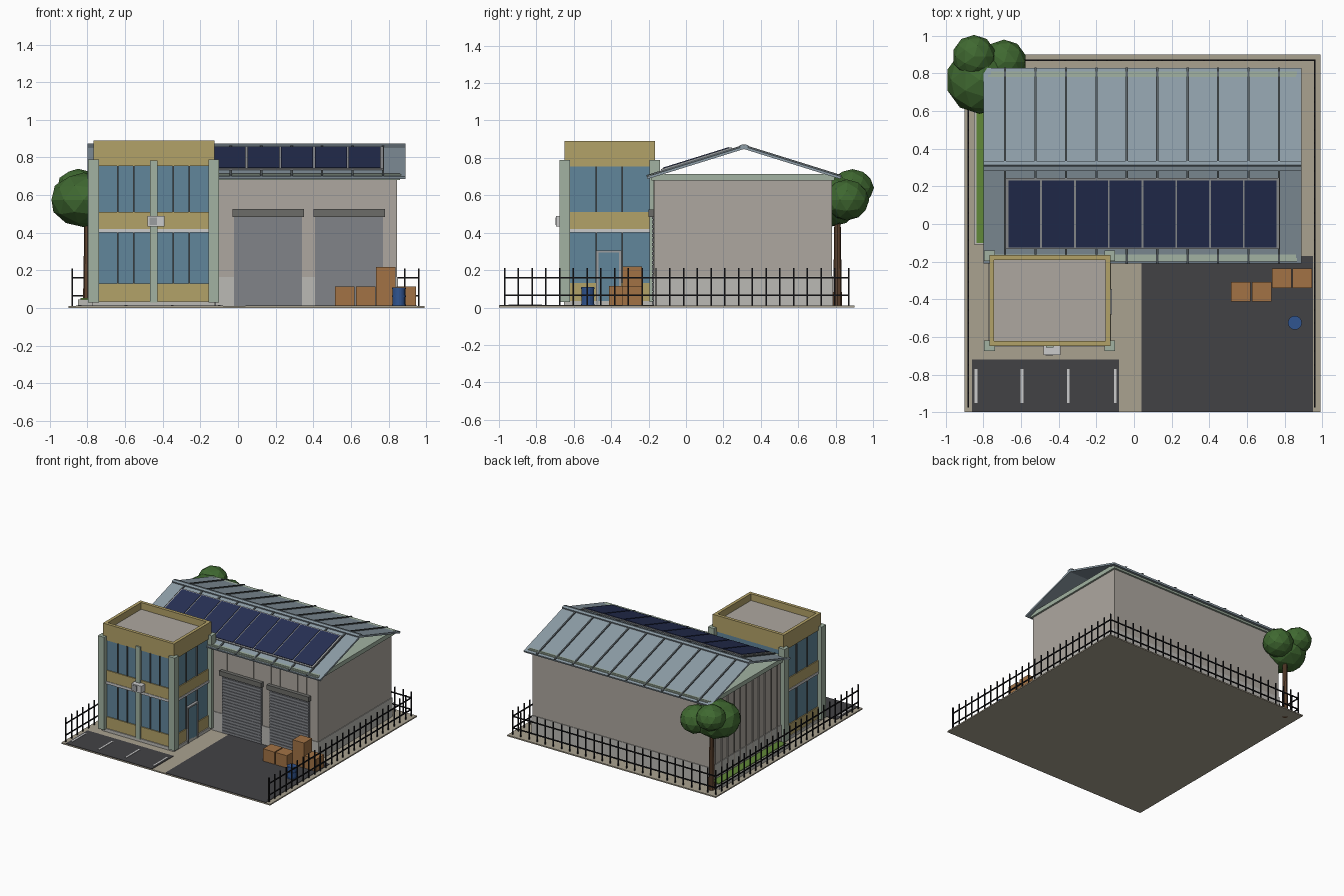
import bpy, bmesh, math
from mathutils import Matrix, Vector

if "Cube" in bpy.data.objects:
    bpy.data.objects.remove(bpy.data.objects["Cube"])

mats = {}
def mat(name, rgb):
    m = bpy.data.materials.new(name)
    m.diffuse_color = (*rgb, 1)
    m.use_nodes = True
    m.node_tree.nodes["Principled BSDF"].inputs["Base Color"].default_value = m.diffuse_color
    mats[name] = m
for n, c in dict(paving=(.40, .36, .28), asphalt=(.055, .055, .06), white=(.6, .6, .58), wall=(.42, .39, .35),
                 plinth=(.5, .49, .46), green=(.36, .45, .36), roof=(.27, .34, .39), rib=(.10, .12, .13),
                 solar=(.02, .03, .09), metal=(.33, .34, .35), shutter=(.22, .23, .25), glass=(.12, .24, .33),
                 ochre=(.45, .36, .14), black=(.01, .01, .012), wood=(.36, .17, .06), blue=(.03, .09, .28),
                 bark=(.12, .06, .03), leaf=(.05, .14, .03), grass=(.12, .25, .04), hood=(.15, .15, .14)).items():
    mat(n, c)

def finish(name, bm, m):
    bmesh.ops.recalc_face_normals(bm, faces=bm.faces)
    me = bpy.data.meshes.new(name)
    bm.to_mesh(me)
    bm.free()
    me.materials.append(mats[m])
    ob = bpy.data.objects.new(name, me)
    bpy.context.collection.objects.link(ob)
    return ob

def boxes(name, m, *specs, matrix=None):
    """Each spec is (x0, x1, y0, y1, z0, z1)."""
    bm = bmesh.new()
    for x0, x1, y0, y1, z0, z1 in specs:
        M = Matrix.Translation(((x0+x1)/2, (y0+y1)/2, (z0+z1)/2)) @ Matrix.Diagonal((x1-x0, y1-y0, z1-z0, 1))
        bmesh.ops.create_cube(bm, size=1, matrix=(matrix or Matrix()) @ M)
    return finish(name, bm, m)

def cone(name, m, loc, r1, r2, h, n):
    bm = bmesh.new()
    bmesh.ops.create_cone(bm, cap_ends=True, segments=n, radius1=r1, radius2=r2, depth=h,
                          matrix=Matrix.Translation(Vector(loc) + Vector((0, 0, h/2))))
    return finish(name, bm, m)

# Ground
boxes("site_slab", "paving", (-.90, .99, -1, .90, 0, .01))
boxes("yard_asphalt", "asphalt", (.04, .95, -.998, -.17, .002, .014))
boxes("parking_asphalt", "asphalt", (-.86, -.08, -.998, -.72, .002, .014))
boxes("parking_lines", "white", *[(x-.007, x+.007, -.95, -.77, .01, .017) for x in (-.84, -.595, -.35, -.10)])
boxes("planter", "plinth", (-.85, -.765, -.11, .78, .005, .045))
boxes("planter_grass", "grass", (-.838, -.77, -.10, .77, .04, .052))

# Warehouse
X0, X1, Y0, Y1 = -.76, .845, -.17, .78
boxes("warehouse_walls", "wall", (X0, X1, Y0, Y1, .005, .69))
boxes("eave_slab", "green", (X0-.015, X1+.015, Y0-.015, Y1+.015, .68, .715))
doors = [(-.02, .34), (.41, .77)]
e = .005
boxes("plinth", "plinth", (X0-e, -.02, Y0-e, Y0+.01, .005, .165), (.34, .41, Y0-e, Y0+.01, .005, .165),
      (.77, X1+e, Y0-e, Y0+.01, .005, .165), (X0-e, X0+.01, Y0, Y1, .005, .165),
      (X1-.01, X1+e, Y0, Y1, .005, .165), (X0-e, X1+e, Y1-.01, Y1+e, .005, .165))
def clear(x):
    return all(x < a-.02 or x > b+.02 for a, b in doors)
ribs = [(X0-.008, X0, y-.004, y+.004, .01, .68) for y in [-.09+.08*i for i in range(11)]]
ribs += [(x-.003, x+.003, Y0-.004, Y0, .01 if clear(x) else .52, .68) for x in [-.06+.08*i for i in range(12)]]
boxes("wall_ribs", "wall", *ribs)

# Roller doors with slats and hoods
slats = []
for a, b in doors:
    slats.append((a, b, Y0-.006, Y0+.01, .01, .50))
    slats += [(a+.004, b-.004, Y0-.011, Y0, .016+.024*i, .034+.024*i) for i in range(20)]
boxes("roller_doors", "shutter", *slats)
boxes("door_hoods", "hood", *[(a-.01, b+.01, Y0-.03, Y0, .485, .525) for a, b in doors])

# Roof: two slopes with standing ribs and a ridge cap
RY, RZ, half, drop = .31, .862, .52, .162
ang = math.atan2(drop, half)
L = math.hypot(half, drop)
rib_x = [-.685+.1617*i for i in range(10)]
for side, rot in (("front", math.pi), ("back", 0)):
    # local y runs down the slope from the ridge, local z is the outward normal
    S = Matrix.Translation((.045, RY, RZ)) @ Matrix.Rotation(rot, 4, 'Z') @ Matrix.Rotation(-ang, 4, 'X')
    sg = -1 if rot else 1
    boxes("roof_" + side, "roof", (-.845, .845, 0, L, -.014, 0), matrix=S)
    boxes("roof_ribs_" + side, "rib", *[(sg*(x-.045)-.006, sg*(x-.045)+.006, .01, L, -.002, .008) for x in rib_x],
          matrix=S)
    boxes("ridge_cap_" + side, "roof", (-.845, .845, 0, .022, -.004, .012), matrix=S)
    if side == "front":
        # Solar array: frame and eight panels
        y0, y1, w = .065, .46, .1795
        boxes("solar_frame", "metal", (-.727, .727, y0, y1, .008, .016), matrix=S)
        boxes("solar_panels", "solar", *[(-.718+w*i+.005, -.718+w*(i+1)-.005, y0+.012, y1-.012, .012, .020)
                                         for i in range(8)], matrix=S)
boxes("gutters", "green", (X0, X1+.02, Y0-.03, Y0-.012, .695, .712), (X0, X1+.02, Y1+.012, Y1+.03, .695, .712))

# Office tower
A, B, C, D = -.765, -.13, -.645, -.17
def ring(o, z0, z1):
    return (A-o, B+o, C-o, D+o, z0, z1)
boxes("tower_base", "plinth", ring(.008, .005, .035))
boxes("tower_glass", "glass", ring(-.008, .03, .78))
boxes("tower_bands", "ochre", ring(0, .035, .13), ring(0, .42, .51), ring(0, .755, .80))
boxes("tower_floor_line", "white", ring(.004, .40, .42))
t = .022
boxes("parapet", "ochre", (A-.004, B+.004, C-.004, C+t, .79, .89), (A-.004, B+.004, D-t, D+.004, .79, .89),
      (A-.004, A+t, C+t, D-t, .79, .89), (B-t, B+.004, C+t, D-t, .79, .89))
boxes("tower_roof_deck", "wall", (A+t, B-t, C+t, D-t, .80, .835))
cx, cy = (A+B)/2, (C+D)/2
boxes("corner_pillars", "green", *[(x-.028, x+.028, y-.028, y+.028, .03, .79)
                                   for x in (A-.003, B+.001) for y in (C-.002, D+.002)])
boxes("middle_pillar", "green", (cx-.02, cx+.02, C-.012, C+.02, .03, .785))
mull = []
for z0, z1 in ((.13, .40), (.51, .755)):
    for x in (-.64, -.555, -.345, -.26):
        mull.append((x-.004, x+.004, C-.002, C+.02, z0, z1))
    for y in (-.48, -.34):
        mull += [(B-.02, B+.002, y-.004, y+.004, z0, z1), (A-.002, A+.02, y-.004, y+.004, z0, z1)]
boxes("window_mullions", "rib", *mull)
boxes("wall_unit", "white", (-.48, -.39, C-.05, C, .432, .49))
boxes("wall_unit_grille", "metal", (-.47, -.43, C-.054, C-.04, .44, .482))
boxes("side_door", "glass", (B-.01, B+.008, -.47, -.355, .03, .295))
boxes("side_door_frame", "metal", (B-.01, B+.014, -.48, -.468, .012, .305),
      (B-.01, B+.014, -.357, -.345, .012, .305), (B-.01, B+.014, -.468, -.357, .293, .305))

# Fence on left, back and right
FX0, FX1, F0, F1 = -.88, .96, -.97, .87
p = .004
posts = [(x-p, x+p, y-p, y+p, .005, .21) for x in (FX0, FX1) for y in [F0+(F1-F0)/25*i for i in range(26)]]
posts += [(x-p, x+p, F1-p, F1+p, .005, .21) for x in [FX0+(FX1-FX0)/25*i for i in range(1, 25)]]
boxes("fence_posts", "black", *posts)
rails = []
for z in (.065, .16):
    rails += [(x-p, x+p, F0, F1, z-p, z+p) for x in (FX0, FX1)] + [(FX0, FX1, F1-p, F1+p, z-p, z+p)]
boxes("fence_rails", "black", *rails)

# Crates and barrel
s = .104
boxes("crates", "wood", *[(x, x+s, y, y+s, z, z+s) for x, y, z in
      ((.515, -.413, .01), (.627, -.413, .01), (.733, -.34, .01), (.842, -.34, .01), (.733, -.34, .114))])
cone("barrel", "blue", (.855, -.525, .01), .034, .034, .1, 16)
for i, z in enumerate((.012, .058, .1)):
    cone(f"barrel_hoop_{i}", "blue", (.855, -.525, z), .037, .037, .008, 16)

# Tree
cone("tree_trunk", "bark", (-.80, .81, 0), .024, .016, .52, 8)
for i, (x, y, z, r, h) in enumerate(((-.82, .765, .575, .18, .145), (-.85, .89, .64, .115, .1),
                                     (-.69, .86, .575, .12, .11))):
    bm = bmesh.new()
    bmesh.ops.create_icosphere(bm, subdivisions=2, radius=1,
                               matrix=Matrix.Translation((x, y, z)) @ Matrix.Diagonal((r, r, h, 1)))
    finish(f"tree_crown_{i}", bm, "leaf")
